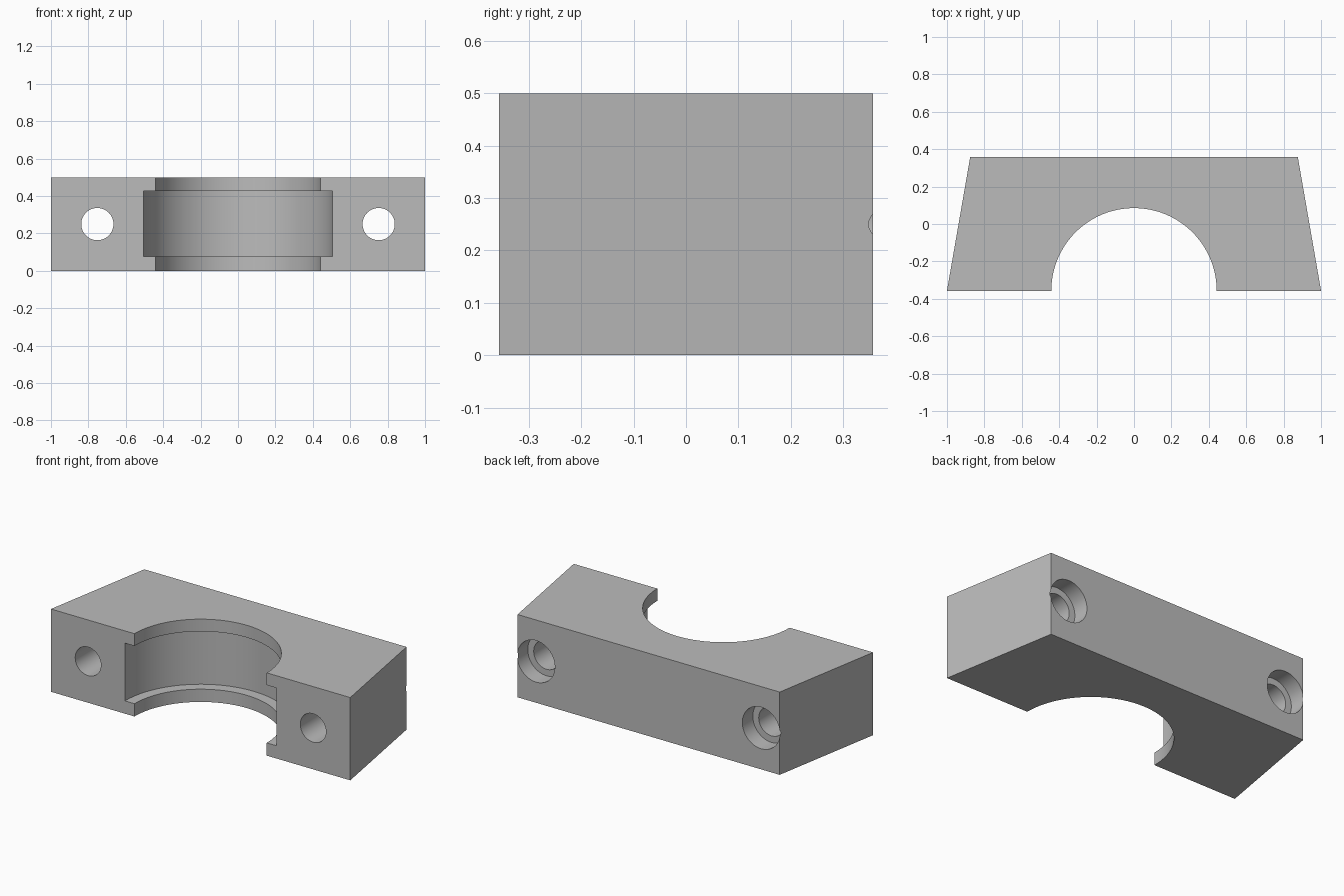
import bpy
import bmesh
import math
from mathutils import Matrix

cube = bpy.data.objects.get("Cube")
if cube:
    bpy.data.objects.remove(cube, do_unlink=True)

HALF_DEPTH = 0.357
HEIGHT = 0.5
BOLT_X = 0.752

grey = bpy.data.materials.new("plain grey")
grey.use_nodes = True
colour = (0.5, 0.5, 0.5, 1)
grey.diffuse_color = colour
grey.node_tree.nodes["Principled BSDF"].inputs["Base Color"].default_value = colour


def add_object(name, bm):
    bmesh.ops.recalc_face_normals(bm, faces=bm.faces)
    mesh = bpy.data.meshes.new(name)
    bm.to_mesh(mesh)
    bm.free()
    mesh.materials.append(grey)
    obj = bpy.data.objects.new(name, mesh)
    bpy.context.collection.objects.link(obj)
    return obj


def cylinder(name, radius, start, end, axis, x=0, sides=96):
    """Cutter along z (on the front plane) or along y (at mid height)."""
    bm = bmesh.new()
    mid = (start + end) / 2
    if axis == "z":
        place = Matrix.Translation((x, -HALF_DEPTH, mid))
    else:
        place = Matrix.Translation((x, mid, HEIGHT / 2)) @ Matrix.Rotation(math.pi / 2, 4, "X")
    bmesh.ops.create_cone(bm, cap_ends=True, segments=sides, radius1=radius,
                          radius2=radius, depth=end - start, matrix=place)
    obj = add_object(name, bm)
    obj.hide_render = True
    return obj


# Clamp block: trapezoid outline pulled up to full height
bm = bmesh.new()
outline = [(-1, -HALF_DEPTH), (1, -HALF_DEPTH), (0.876, HALF_DEPTH), (-0.876, HALF_DEPTH)]
base = bm.faces.new([bm.verts.new((x, y, 0)) for x, y in outline])
top = bmesh.ops.extrude_face_region(bm, geom=[base])["geom"]
bmesh.ops.translate(bm, vec=(0, 0, HEIGHT),
                    verts=[v for v in top if isinstance(v, bmesh.types.BMVert)])
block = add_object("clamp_block", bm)

# Shaft bore, and the wider seat groove inside it
cutters = [
    cylinder("shaft_bore_cutter", 0.442, -0.2, HEIGHT + 0.2, "z", sides=128),
    cylinder("seat_groove_cutter", 0.506, 0.077, 0.426, "z", sides=128),
]

# Bolt holes with counterbores opening on the back
for side, x in (("left", BOLT_X), ("right", -BOLT_X)):
    cutters.append(cylinder(side + "_bolt_hole_cutter", 0.086, -0.6, 0.6, "y", x))
    cutters.append(cylinder(side + "_counterbore_cutter", 0.1255, HALF_DEPTH - 0.1, 0.6, "y", x))

bpy.ops.object.select_all(action="DESELECT")
block.select_set(True)
bpy.context.view_layer.objects.active = block
for cutter in cutters:
    mod = block.modifiers.new(cutter.name, "BOOLEAN")
    mod.operation = "DIFFERENCE"
    mod.solver = "EXACT"
    mod.object = cutter
    bpy.ops.object.modifier_apply(modifier=mod.name)
    bpy.data.objects.remove(cutter, do_unlink=True)

bpy.ops.object.shade_smooth_by_angle(angle=math.radians(30))
